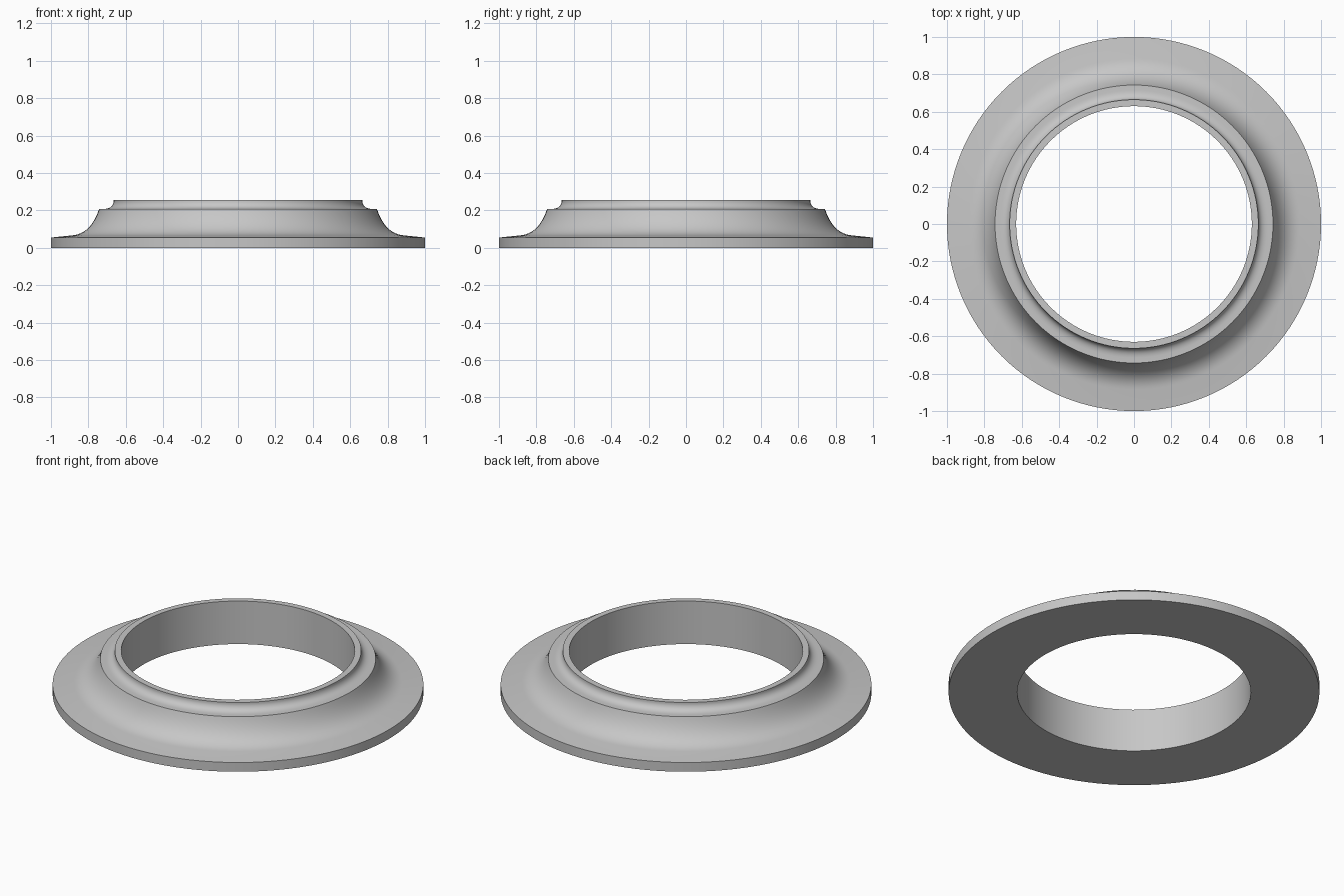
import bpy
import bmesh
import math
from mathutils import Vector

cube = bpy.data.objects.get("Cube")
if cube:
    bpy.data.objects.remove(cube)

SEGMENTS = 128


def cove(start, control, end, steps):
    """Points along a concave quadratic curve."""
    a, b, c = (Vector((r, 0, z)) for r, z in (start, control, end))
    ts = [i / steps for i in range(steps + 1)]
    return [a * (1 - t) ** 2 + b * 2 * t * (1 - t) + c * t * t for t in ts]


# Closed cross-section, from the bottom bore outwards and up
profile = [Vector((r, 0, z)) for r, z in ((0.63, 0), (1, 0), (1, 0.055))]
profile += cove((0.885, 0.067), (0.785, 0.077), (0.743, 0.208), 14)
profile += cove((0.715, 0.208), (0.672, 0.21), (0.665, 0.245), 8)
profile += [Vector((r, 0, 0.256)) for r in (0.665, 0.63)]

# Lathe the cross-section into a flanged ring
bm = bmesh.new()
verts = [bm.verts.new(p) for p in profile]
edges = [bm.edges.new((verts[i - 1], verts[i])) for i in range(len(verts))]
bmesh.ops.spin(bm, geom=verts + edges, cent=(0, 0, 0), axis=(0, 0, 1),
               angle=math.tau, steps=SEGMENTS, use_merge=True)
bmesh.ops.remove_doubles(bm, verts=bm.verts, dist=0.0001)
bmesh.ops.recalc_face_normals(bm, faces=bm.faces)
mesh = bpy.data.meshes.new("flanged_ring")
bm.to_mesh(mesh)
bm.free()
ring = bpy.data.objects.new("flanged_ring", mesh)
bpy.context.collection.objects.link(ring)

# Plain grey finish
grey = bpy.data.materials.new("light_grey")
grey.use_nodes = True
colour = (0.57, 0.57, 0.57, 1)
grey.diffuse_color = colour
grey.node_tree.nodes["Principled BSDF"].inputs["Base Color"].default_value = colour
mesh.materials.append(grey)

# Smooth curves with crisp rims
bpy.ops.object.select_all(action="DESELECT")
ring.select_set(True)
bpy.context.view_layer.objects.active = ring
bpy.ops.object.shade_smooth_by_angle(angle=math.radians(30))
